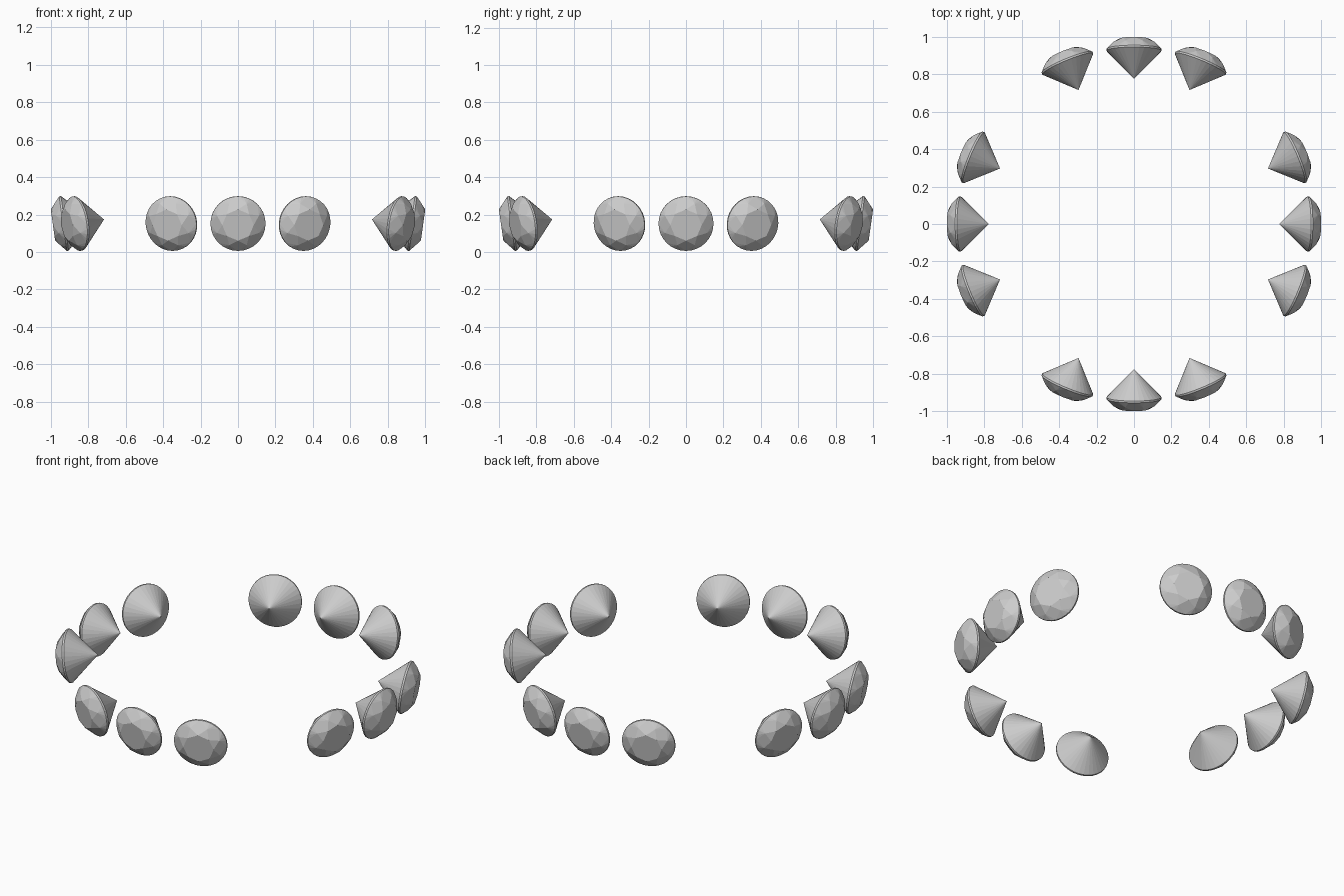
import bpy, bmesh
from math import pi, sin, cos, radians
from mathutils import Matrix

if "Cube" in bpy.data.objects:
    bpy.data.objects.remove(bpy.data.objects["Cube"])

GIRDLE_R, TABLE_R, STAR_R = 0.147, 0.084, 0.121
CROWN_H, BAND, PAVILION = 0.054, 0.005, 0.157
RING_R, MID_Z, TILT = 0.93, 0.152, 8
N = 32  # girdle sides

def gem_mesh():
    bm = bmesh.new()

    def ring(n, r, z, offset=0.0):
        return [bm.verts.new((r * cos(2 * pi * i / n + offset),
                              r * sin(2 * pi * i / n + offset), z)) for i in range(n)]

    # star points lie in the plane of the kite facets
    star_z = BAND + CROWN_H * (GIRDLE_R - STAR_R * cos(pi / 8)) / (GIRDLE_R - TABLE_R)
    table = ring(8, TABLE_R, BAND + CROWN_H)
    star = ring(8, STAR_R, star_z, pi / 8)
    upper = ring(N, GIRDLE_R, BAND)
    lower = ring(N, GIRDLE_R, -BAND)
    tip = bm.verts.new((0, 0, -PAVILION))

    bm.faces.new(table)
    step = N // 8
    for k in range(8):
        bm.faces.new((table[k], star[k], table[(k + 1) % 8]))               # star facet
        bm.faces.new((table[k], star[k - 1], upper[k * step], star[k]))     # kite facet
        for j in range(k * step, (k + 1) * step):                           # upper girdle
            bm.faces.new((star[k], upper[j], upper[(j + 1) % N]))
    for i in range(N):
        j = (i + 1) % N
        bm.faces.new((upper[i], lower[i], lower[j], upper[j]))              # girdle band
        bm.faces.new((lower[i], tip, lower[j]))                             # pavilion
    bmesh.ops.recalc_face_normals(bm, faces=bm.faces)
    mesh = bpy.data.meshes.new("gem")
    bm.to_mesh(mesh)
    bm.free()
    return mesh

# twelve gems in four groups of three, tables facing outward and slightly down
mesh = gem_mesh()
for side in range(4):
    for name, offset in (("left", -22.5), ("centre", 0), ("right", 22.5)):
        gem = bpy.data.objects.new(f"gem_{side + 1}_{name}", mesh)
        bpy.context.collection.objects.link(gem)
        gem.matrix_world = (Matrix.Rotation(radians(side * 90 + offset), 4, 'Z')
                            @ Matrix.Translation((RING_R, 0, MID_Z))
                            @ Matrix.Rotation(radians(90 + TILT), 4, 'Y'))
